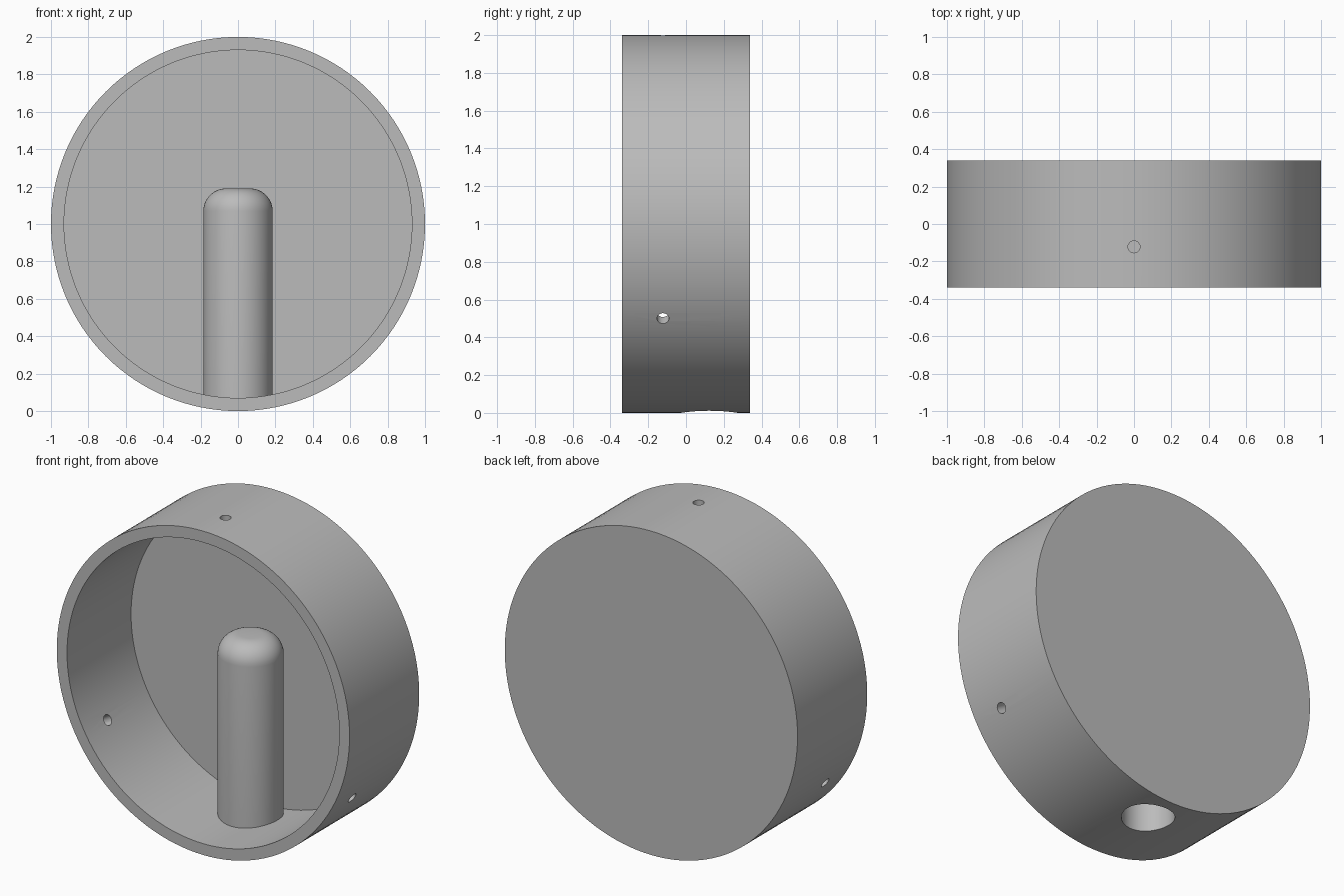
import bpy, bmesh, math
from mathutils import Matrix, Vector

if "Cube" in bpy.data.objects:
    bpy.data.objects.remove(bpy.data.objects["Cube"], do_unlink=True)

grey = bpy.data.materials.new("plain_grey")
grey.use_nodes = True
colour = (0.5, 0.5, 0.5, 1)
grey.diffuse_color = colour
grey.node_tree.nodes["Principled BSDF"].inputs["Base Color"].default_value = colour


def lathe(name, profile, steps, matrix):
    """Spin (radius, height) points around local z, then place the solid."""
    bm = bmesh.new()
    verts = [bm.verts.new((r, 0, h)) for r, h in profile]
    edges = [bm.edges.new(pair) for pair in zip(verts, verts[1:])]
    bmesh.ops.spin(bm, geom=verts + edges, cent=(0, 0, 0), axis=(0, 0, 1),
                   angle=math.tau, steps=steps, use_duplicate=False)
    bmesh.ops.remove_doubles(bm, verts=bm.verts, dist=1e-4)
    bmesh.ops.transform(bm, matrix=matrix, verts=bm.verts)
    bmesh.ops.recalc_face_normals(bm, faces=bm.faces)
    mesh = bpy.data.meshes.new(name)
    bm.to_mesh(mesh)
    bm.free()
    mesh.materials.append(grey)
    obj = bpy.data.objects.new(name, mesh)
    bpy.context.collection.objects.link(obj)
    return obj


def rounded_post(radius, bottom, top, fillet):
    """Profile of a post with a filleted top edge."""
    arc = [math.radians(a) for a in range(0, 91, 10)]
    return ([(0, bottom), (radius, bottom)]
            + [(radius - fillet + fillet * math.cos(a),
                top - fillet + fillet * math.sin(a)) for a in arc]
            + [(0, top)])


def combine(target, tool, operation):
    """Apply a boolean and discard the tool."""
    tool.hide_render = True
    mod = target.modifiers.new(operation, 'BOOLEAN')
    mod.operation, mod.object, mod.solver = operation, tool, 'EXACT'
    bpy.context.view_layer.update()
    graph = bpy.context.evaluated_depsgraph_get()
    mesh = bpy.data.meshes.new_from_object(target.evaluated_get(graph))
    target.modifiers.clear()
    target.data = mesh
    bpy.data.objects.remove(tool, do_unlink=True)


# Round open-fronted housing, lying along y
R, WALL, HALF, FLOOR = 1.0, 0.07, 0.34, 0.285
lying = Matrix.Translation((0, 0, R)) @ Matrix.Rotation(-math.pi / 2, 4, 'X')
housing = lathe("housing", [(0, HALF), (R, HALF), (R, -HALF), (R - WALL, -HALF),
                            (R - WALL, FLOOR), (0, FLOOR)], 128, lying)

# Hollow upright post with a rounded top, open underneath
post_at = Matrix.Translation((0, 0.123, 0))
post = lathe("post", rounded_post(0.185, 0.04, 1.19, 0.12), 64, post_at)
combine(housing, post, 'UNION')
bore = lathe("bore", rounded_post(0.15, -0.2, 1.15, 0.09), 64, post_at)
combine(housing, bore, 'DIFFERENCE')

# Three small radial screw holes through the rim
for turn in range(3):
    place = (Matrix.Translation((0, -0.122, R))
             @ Matrix.Rotation(turn * math.tau / 3, 4, 'Y'))
    drill = lathe("drill", [(0, 0.85), (0.032, 0.85), (0.032, 1.1), (0, 1.1)], 24, place)
    combine(housing, drill, 'DIFFERENCE')

# Smooth curved walls, crisp edges
bpy.ops.object.select_all(action='DESELECT')
housing.select_set(True)
bpy.context.view_layer.objects.active = housing
bpy.ops.object.shade_smooth_by_angle(angle=math.radians(30))
